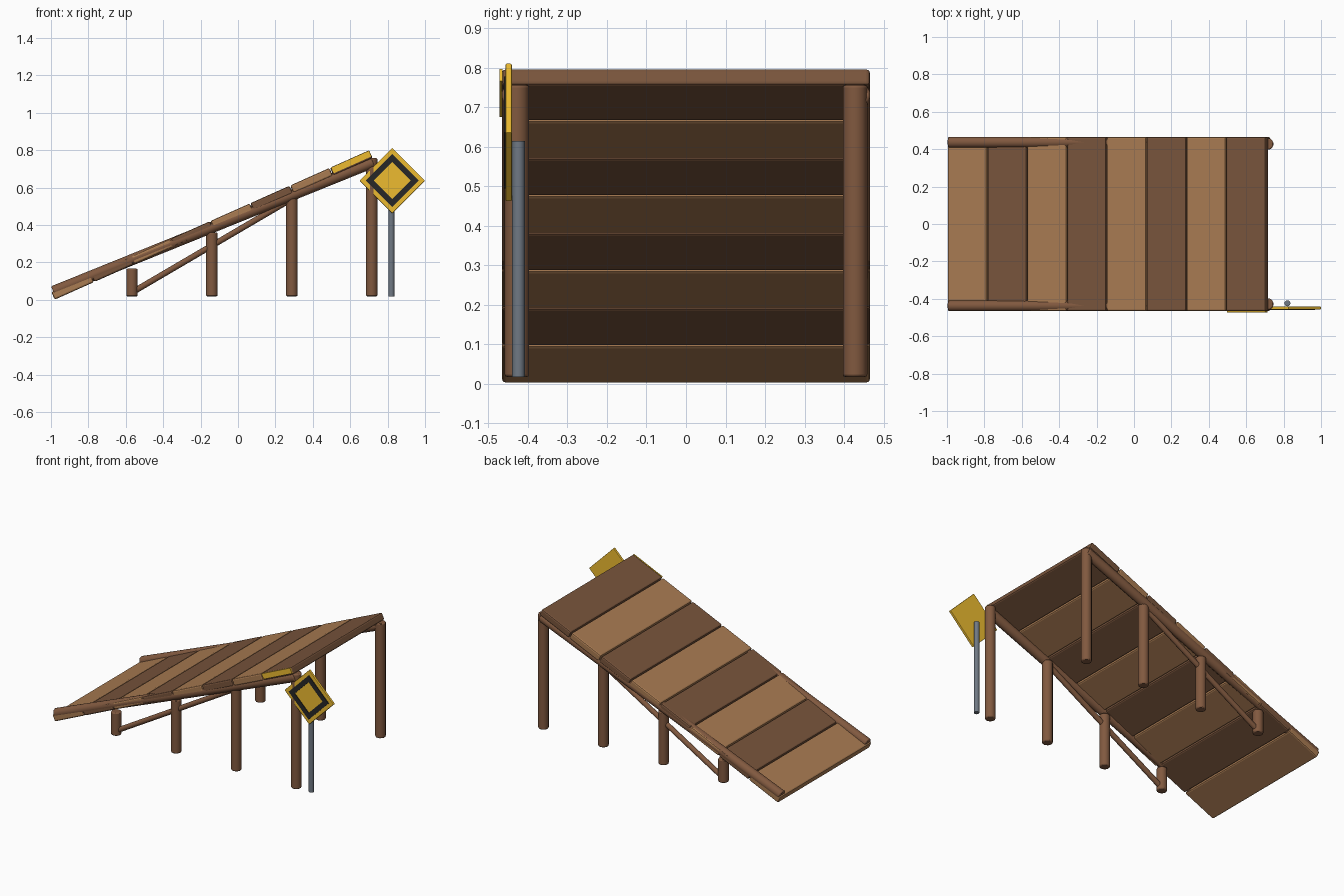
import bpy, bmesh, math
from mathutils import Vector, Matrix

if "Cube" in bpy.data.objects:
    bpy.data.objects.remove(bpy.data.objects["Cube"])


def material(name, rgb):
    m = bpy.data.materials.new(name)
    m.diffuse_color = (*rgb, 1)
    m.use_nodes = True
    m.node_tree.nodes["Principled BSDF"].inputs["Base Color"].default_value = m.diffuse_color
    return m


LIGHT = material("light_wood", (0.40, 0.20, 0.085))
DARK = material("dark_wood", (0.19, 0.09, 0.045))
LOG = material("log_wood", (0.22, 0.10, 0.05))
YELLOW = material("sign_yellow", (0.85, 0.50, 0.03))
BLACK = material("sign_black", (0.02, 0.02, 0.02))
STEEL = material("steel", (0.16, 0.19, 0.23))


def finish(name, bm, mat, bevel=0.0, segments=2):
    bmesh.ops.recalc_face_normals(bm, faces=bm.faces)
    me = bpy.data.meshes.new(name)
    bm.to_mesh(me)
    bm.free()
    ob = bpy.data.objects.new(name, me)
    bpy.context.collection.objects.link(ob)
    me.materials.append(mat)
    if bevel:
        b = ob.modifiers.new("Bevel", 'BEVEL')
        b.width, b.segments, b.limit_method = bevel, segments, 'ANGLE'
        b.angle_limit = math.radians(50)
    return ob


def box(name, centre, size, tilt, mat, bevel=0.0):
    # box tilted about the y axis; positive tilt raises the +x end
    bm = bmesh.new()
    bmesh.ops.create_cube(bm, size=1, matrix=Matrix.Diagonal((*size, 1)))
    ob = finish(name, bm, mat, bevel)
    ob.location, ob.rotation_euler = centre, (0, -tilt, 0)
    return ob


def log(name, a, b, radius, mat, bevel=0.0, sides=14):
    a, b = Vector(a), Vector(b)
    bm = bmesh.new()
    bmesh.ops.create_cone(bm, cap_ends=True, segments=sides, radius1=radius,
                          radius2=radius, depth=(b - a).length)
    ob = finish(name, bm, mat, bevel)
    ob.location = (a + b) / 2
    ob.rotation_mode = 'QUATERNION'
    ob.rotation_quaternion = (b - a).to_track_quat('Z', 'Y')
    bpy.ops.object.select_all(action='DESELECT')
    ob.select_set(True)
    bpy.context.view_layer.objects.active = ob
    bpy.ops.object.shade_smooth_by_angle(angle=math.radians(40))
    return ob


# Sloping deck of eight cross planks
start, end, thick = Vector((-1, 0, 0.041)), Vector((0.703, 0, 0.80)), 0.045
run = end - start
tilt = math.atan2(run.z, run.x)
up = Vector((-math.sin(tilt), 0, math.cos(tilt)))
pitch = run.length / 8
for i in range(8):
    c = start + run * ((i + 0.5) / 8) - up * thick / 2
    box(f"deck_plank_{i + 1}", c, (pitch - 0.004, 0.932, thick), tilt,
        DARK if i % 2 else LIGHT, 0.009)

# Side rails, posts and diagonal braces, on both sides
for s, side in ((-1, "front"), (1, "back")):
    y = s * 0.428
    log(f"{side}_rail", (-0.988, s * 0.437, 0.044), (0.722, s * 0.437, 0.735),
        0.03, LOG, 0.006)
    for i, (x, top) in enumerate(((-0.567, 0.166), (-0.14, 0.36),
                                  (0.288, 0.555), (0.715, 0.757))):
        log(f"{side}_post_{i + 1}", (x, y, 0.018), (x, y, top), 0.031, LOG, 0.006)
    log(f"{side}_brace", (-0.56, y, 0.043), (0.288, y, 0.54), 0.016, LOG)

# Yellow strip on the edge of the highest plank
box("edge_marker", (0.606, -0.468, 0.737), (0.222, 0.008, 0.034), tilt, YELLOW)

# Diamond warning sign on a steel pole
sx, sz, q = 0.825, 0.637, math.radians(45)
log("sign_pole", (0.82, -0.424, 0.018), (0.82, -0.424, 0.615), 0.016, STEEL)
edge = 0.175 * math.sqrt(2)
box("sign_plate", (sx, -0.449, sz), (edge, 0.016, edge), q, YELLOW, 0.003)

# Raised black diamond border
bm = bmesh.new()
loops = []
for r, y in ((0.142, -0.455), (0.142, -0.461), (0.099, -0.461), (0.099, -0.455)):
    loops.append([bm.verts.new((sx + r * math.cos(k * math.pi / 2), y,
                                sz + r * math.sin(k * math.pi / 2))) for k in range(4)])
for j in range(4):
    p, n = loops[j], loops[(j + 1) % 4]
    for k in range(4):
        bm.faces.new((p[k], p[(k + 1) % 4], n[(k + 1) % 4], n[k]))
finish("sign_border", bm, BLACK)
